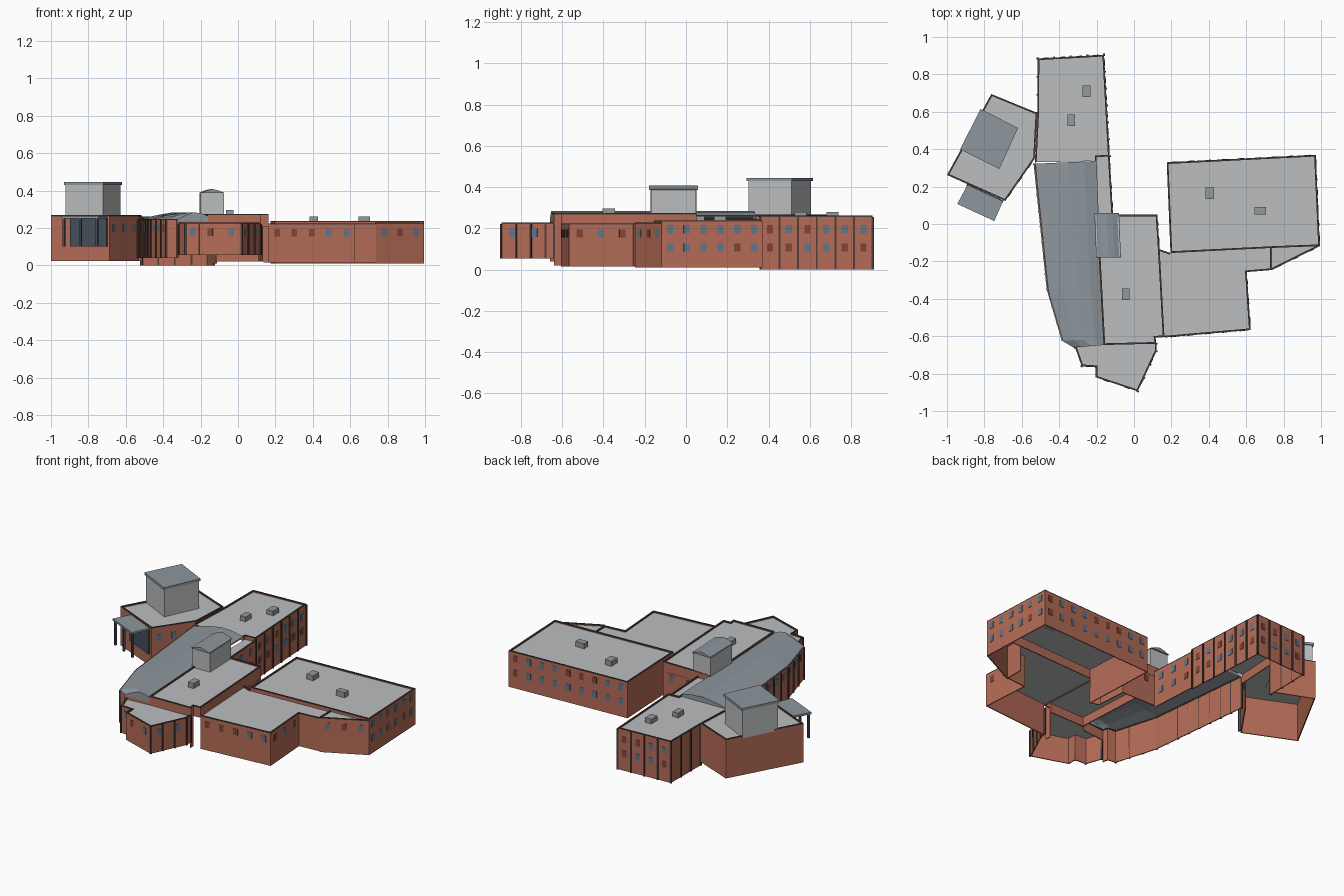
import bpy, bmesh, math, random
from mathutils import Matrix, Vector

if "Cube" in bpy.data.objects:
    bpy.data.objects.remove(bpy.data.objects["Cube"])

random.seed(4)


def mat(name, r, g, b):
    m = bpy.data.materials.new(name)
    m.diffuse_color = (r, g, b, 1)
    m.use_nodes = True
    m.node_tree.nodes["Principled BSDF"].inputs["Base Color"].default_value = m.diffuse_color
    return m


BRICK = mat("brick", 0.46, 0.15, 0.095)
SLATE = mat("slate", 0.27, 0.31, 0.34)
ROOF = mat("roof_grey", 0.5, 0.51, 0.52)
PANEL = mat("panel_grey", 0.5, 0.51, 0.52)
TRIM = mat("dark_trim", 0.08, 0.05, 0.045)
GLASS = mat("glass", 0.12, 0.18, 0.25)
BLIND = mat("blind", 0.22, 0.06, 0.04)
DARK = mat("dark_glazing", 0.06, 0.08, 0.10)
UNIT = mat("roof_unit_grey", 0.3, 0.32, 0.33)


def finish(bm, name, m, thick=0):
    bmesh.ops.remove_doubles(bm, verts=bm.verts, dist=1e-5)
    me = bpy.data.meshes.new(name)
    bm.to_mesh(me)
    bm.free()
    ob = bpy.data.objects.new(name, me)
    bpy.context.collection.objects.link(ob)
    me.materials.append(m)
    if thick:
        s = ob.modifiers.new("thickness", 'SOLIDIFY')
        s.thickness, s.offset, s.use_even_offset = thick, -1, True
    return ob


def face(bm, pts):
    return bm.faces.new([bm.verts.new(p) for p in pts])


def box(bm, centre, size, ang=0):
    bmesh.ops.create_cube(bm, size=1, matrix=Matrix.Translation(centre)
                          @ Matrix.Rotation(ang, 4, 'Z') @ Matrix.Diagonal((*size, 1)))


glass, blinds, pilasters = bmesh.new(), bmesh.new(), bmesh.new()


def edge_frame(a, b):
    a, b = Vector(a), Vector(b)
    d = b - a
    return a, d, d.length, math.atan2(d.y, d.x)


def windows(a, b, heights, gap=0.08):
    a, d, length, ang = edge_frame(a, b)
    n = max(1, int(length / gap))
    for i in range(n):
        p = a + d * ((i + 0.5) / n)
        for z in heights:
            bm = blinds if random.random() < 0.28 else glass
            box(bm, (p.x, p.y, z), (0.03, 0.004, 0.04), ang)


def fins(a, b, z0, z1, gap=0.085):
    a, d, length, ang = edge_frame(a, b)
    n = max(1, round(length / gap))
    for i in range(n + 1):
        p = a + d * (i / n)
        box(pilasters, (p.x, p.y, (z0 + z1) / 2), (0.009, 0.012, z1 - z0), ang)


def block(name, pts, z0, z1, codes, finned="", rows=(0.195, 0.107), roof=True):
    """Open-bottomed wing. Edge codes: - none, s step above a lower roof,
    0 plain wall, 1/2 wall with that many window rows."""
    walls, cope = bmesh.new(), bmesh.new()
    n = len(pts)
    for i, c in enumerate(codes):
        a, b = pts[i], pts[(i + 1) % n]
        if c == '-':
            continue
        low = z1 - 0.06 if c == 's' else z0
        face(walls, [(*a, low), (*b, low), (*b, z1), (*a, z1)])
        face(cope, [(*a, z1), (*b, z1), (*b, z1 + 0.006), (*a, z1 + 0.006)])
        if c in '12':
            windows(a, b, rows[:int(c)])
        if str(i) in finned:
            fins(a, b, z0, z1)
    finish(walls, name + "_walls", BRICK, 0.006)
    finish(cope, name + "_coping", TRIM, 0.009)
    if roof:
        bm = bmesh.new()
        face(bm, [(*p, z1 - 0.004) for p in pts])
        finish(bm, name + "_roof", ROOF)


# Wings, each outline counter-clockwise
block("north_wing", [(-.53, .33), (-.2, .337), (-.2, .357), (-.13, .362), (-.16, .905),
                     (-.515, .885), (-.517, .594)], 0, .255, "-ss220s", "345")
block("link_strip", [(-.2, .05), (-.112, .05), (-.13, .362), (-.2, .357)], .01, .24, "-2--", "")
block("main_hall", [(-.163, -.647), (.12, -.64), (.115, -.607), (.163, -.605), (.137, -.135),
                    (.125, .05), (-.2, .05)], .02, .268, "s0ss1ss", rows=(.18,))
block("hall_north_wall", [(.125, .05), (-.112, .05)], .02, .208, "1", rows=(.18,), roof=False)
block("south_tip", [(-.315, -.66), (-.28, -.76), (-.205, -.765), (-.205, -.82), (.02, -.895),
                    (.12, -.68), (.12, -.64), (-.163, -.647)], .055, .222, "010110--", "0145", (.178,))
block("east_wing", [(.195, -.155), (.737, -.128), (.994, -.118), (.972, .37), (.175, .33)],
      .01, .232, "ss220")
block("southeast_wing", [(.163, -.607), (.624, -.567), (.603, -.257), (.737, -.246),
                         (.737, -.128), (.195, -.155), (.137, -.135)], .015, .218, "1100-0-",
      "", (.175,))
block("corner_bay", [(.737, -.246), (.994, -.118), (.737, -.128)], .01, .222, "1--", "", (.175,))
block("west_pavilion", [(-1, .262), (-.688, .123), (-.53, .35), (-.517, .594), (-.763, .695)],
      .022, .262, "01s00", "", (.2,))
block("atrium", [(-.533, .32), (-.463, -.35), (-.383, -.62), (-.33, -.625), (-.325, -.66),
                 (-.163, -.647)], .04, .242, "1100s", "01", (.2,), roof=False)

finish(glass, "windows", GLASS)
finish(blinds, "shaded_windows", BLIND)
finish(pilasters, "pilasters", TRIM)

# Shallow vaulted atrium roof: stations (y west, x west, y east, x east)
bm = bmesh.new()
profile = [(0, .245), (.3, .268), (.55, .283), (.8, .278), (1, .262)]
stations = [(.322, -.537, .337, -.2), (-.35, -.467, -.35, -.174),
            (-.622, -.387, -.62, -.163), (-.66, -.325, -.647, -.16)]
grid = [[bm.verts.new((xw + (xe - xw) * t, yw + (ye - yw) * t, z)) for t, z in profile]
        for yw, xw, ye, xe in stations]
for r, q in zip(grid, grid[1:]):
    for j in range(4):
        bm.faces.new((r[j], q[j], q[j + 1], r[j + 1]))
for row in (grid[0], grid[-1]):
    feet = [bm.verts.new((row[k].co.x, row[k].co.y, .235)) for k in (-1, 0)]
    bm.faces.new(row + feet if row is grid[0] else (row + feet)[::-1])
finish(bm, "atrium_vault_roof", SLATE)


def prism(name, pts, z0, z1, m, grow=1.0):
    bm = bmesh.new()
    c = sum((Vector(p) for p in pts), Vector((0, 0))) / len(pts)
    pts = [c + (Vector(p) - c) * grow for p in pts]
    f = face(bm, [(*p, z0) for p in pts])
    up = bmesh.ops.extrude_face_region(bm, geom=[f])['geom']
    bmesh.ops.translate(bm, vec=(0, 0, z1 - z0), verts=[v for v in up if isinstance(v, bmesh.types.BMVert)])
    bmesh.ops.recalc_face_normals(bm, faces=bm.faces)
    return finish(bm, name, m)


# Plant room on the west pavilion
plant = [(-.93, .4), (-.72, .294), (-.62, .513), (-.82, .615)]
prism("plant_room", plant, .255, .43, PANEL, .95)
prism("plant_room_roof", plant, .43, .445, SLATE)

# Roof house with a low arched roof, on the main hall
prism("roof_house", [(-.2, -.172), (-.075, -.17), (-.083, .048), (-.205, .05)], .235, .39, PANEL)
bm = bmesh.new()
arch = [(0, .386), (.25, .4), (.5, .408), (.75, .4), (1, .386)]
ends = [[(x0 + .132 * t, y, z) for t, z in arch] for x0, y in ((-.202, -.18), (-.212, .058))]
south, north = [[bm.verts.new(p) for p in e] for e in ends]
for j in range(4):
    bm.faces.new((south[j], south[j + 1], north[j + 1], north[j]))
bm.faces.new(south[::-1])
bm.faces.new(north)
bm.faces.new((south[0], north[0], north[-1], south[-1]))
finish(bm, "roof_house_roof", SLATE)

# Canopy with posts and dark glazing on the pavilion's south-west face
prism("canopy_roof", [(-.945, .107), (-.747, .016), (-.7, .122), (-.89, .21)], .25, .263, SLATE)
bm = bmesh.new()
for x, y in ((-.93, .112), (-.843, .072), (-.755, .031)):
    box(bm, (x, y, .175), (.012, .012, .15), -.43)
finish(bm, "canopy_posts", DARK)
bm = bmesh.new()
box(bm, (-.797, .164, .175), (.215, .012, .15), -.43)
finish(bm, "canopy_glazing", DARK)

# Small rooftop units
bm = bmesh.new()
for x, y, w, d, z in ((.405, .165, .045, .06, .242), (.675, .07, .06, .04, .242),
                      (-.255, .71, .043, .06, .262), (-.335, .555, .04, .06, .262),
                      (-.045, -.375, .04, .06, .278)):
    box(bm, (x, y, z), (w, d, .036))
finish(bm, "rooftop_units", UNIT)
